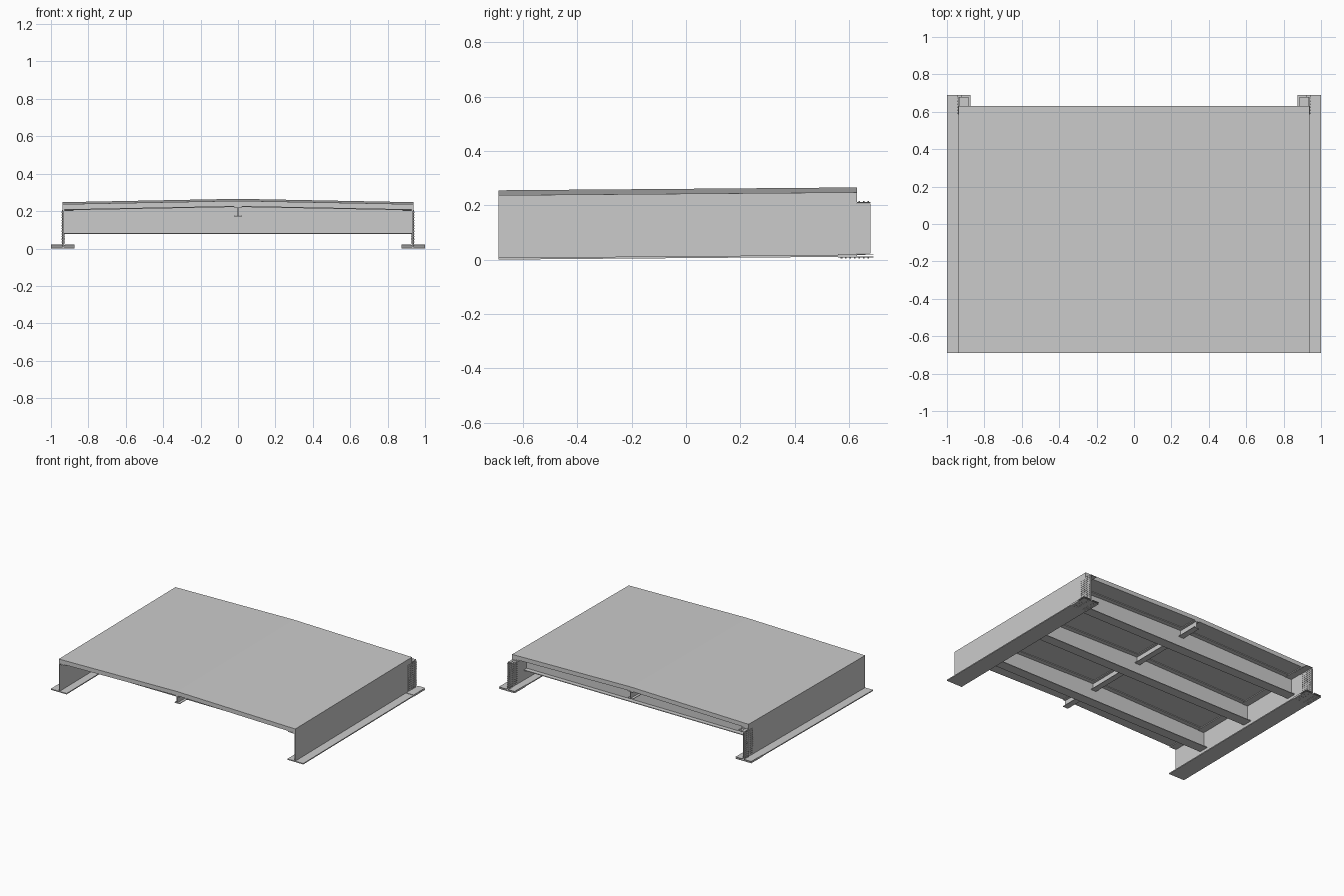
import bpy, bmesh, math
from mathutils import Matrix, Vector

if "Cube" in bpy.data.objects:
    bpy.data.objects.remove(bpy.data.objects["Cube"])

Y0, Y1, GRADE = -0.69, 0.63, 0.008   # deck ends and lengthwise slope
HALF, FALL = 0.937, 0.018            # deck half width and crossfall


def finish(bm, name):
    # every part follows the same gentle lengthwise slope
    for v in bm.verts:
        v.co.z += GRADE * (v.co.y - Y0)
    bmesh.ops.recalc_face_normals(bm, faces=bm.faces)
    me = bpy.data.meshes.new(name)
    bm.to_mesh(me)
    bm.free()
    ob = bpy.data.objects.new(name, me)
    bpy.context.collection.objects.link(ob)
    return ob


def prism(name, pts, y0, y1):
    # x-z outline extruded along y
    bm = bmesh.new()
    a = [bm.verts.new((x, y0, z)) for x, z in pts]
    b = [bm.verts.new((x, y1, z)) for x, z in pts]
    bm.faces.new(a)
    bm.faces.new(b[::-1])
    for i in range(len(pts)):
        j = (i + 1) % len(pts)
        bm.faces.new((a[i], b[i], b[j], a[j]))
    return finish(bm, name)


def box(name, x0, x1, y0, y1, z0, z1):
    return prism(name, [(x0, z0), (x1, z0), (x1, z1), (x0, z1)], y0, y1)


def crowned(name, half, z_top, thick, y0, y1):
    # plate with a ridge in the middle
    fall = FALL * half / HALF
    top = [(-half, z_top - fall), (0, z_top), (half, z_top - fall)]
    return prism(name, top + [(x, z - thick) for x, z in reversed(top)], y0, y1)


def bolts(name, points, axis):
    # hexagonal bolt heads
    bm = bmesh.new()
    rot = Vector((0, 0, 1)).rotation_difference(Vector(axis)).to_matrix().to_4x4()
    for p in points:
        bmesh.ops.create_cone(bm, cap_ends=True, segments=6, radius1=0.0032, radius2=0.0032,
                              depth=0.004, matrix=Matrix.Translation(p) @ rot)
    return finish(bm, name)


# deck slab
CROWN, SLAB = 0.255, 0.03
UNDER = CROWN - SLAB
crowned("deck_slab", HALF, CROWN, SLAB, Y0, Y1)

# floor beams
BEAMS = (-0.41, 0.03, 0.47)
for i, y in enumerate(BEAMS, 1):
    fall = FALL * 0.933 / HALF
    crowned(f"beam_{i}_top_flange", 0.933, UNDER, 0.005, y - 0.035, y + 0.035)
    prism(f"beam_{i}_web", [(-0.933, 0.08), (0.933, 0.08), (0.933, UNDER - fall - 0.003),
                            (0, UNDER - 0.003), (-0.933, UNDER - fall - 0.003)],
          y - 0.003, y + 0.003)
    box(f"beam_{i}_bottom_flange", -0.933, 0.933, y - 0.035, y + 0.035, 0.076, 0.081)

# centre stringer between the beams
ends = [Y0, *BEAMS, Y1]
for i, (a, b) in enumerate(zip(ends, ends[1:]), 1):
    box(f"stringer_{i}_web", -0.003, 0.003, a, b, 0.173, UNDER)
    box(f"stringer_{i}_bottom_flange", -0.021, 0.021, a, b, 0.170, 0.174)
    box(f"stringer_{i}_top_flange", -0.021, 0.021, a, b, UNDER - 0.006, UNDER - 0.001)

# main girders and their end splices
EDGE = UNDER - FALL
for s, side in ((-1, "left"), (1, "right")):
    def sbox(name, x0, x1, *rest):
        return box(f"{side}_{name}", *sorted((s * x0, s * x1)), *rest)

    sbox("girder_bottom_flange", 0.875, 1.0, Y0, Y1, 0, 0.007)
    sbox("girder_web", 0.931, 0.937, Y0, Y1, 0.006, EDGE)
    sbox("girder_top_flange", 0.88, 0.936, Y0, Y1, EDGE - 0.006, EDGE)
    sbox("splice_outer_plate", 0.937, 0.940, 0.585, 0.68, 0.012, 0.195)
    sbox("splice_inner_plate", 0.928, 0.931, 0.585, 0.68, 0.012, 0.195)
    sbox("splice_bottom_plate", 0.875, 1.0, 0.56, 0.69, -0.003, 0.0)
    sbox("splice_bottom_inner_plate", 0.875, 0.926, 0.56, 0.69, 0.007, 0.010)
    sbox("splice_bottom_outer_plate", 0.942, 1.0, 0.56, 0.69, 0.007, 0.010)
    sbox("splice_top_plate", 0.885, 0.936, 0.56, 0.68, EDGE - 0.009, EDGE - 0.006)

    cols = [0.592 + 0.0162 * k for k in range(6)]
    rows = [0.024 + 0.0145 * k for k in range(12)]
    for x, face in ((0.9415, "outer"), (0.9265, "inner")):
        bolts(f"{side}_web_bolts_{face}",
              [(s * x, y, z) for y in cols for z in rows], (1, 0, 0))
    for z, xs, face in ((EDGE - 0.0045, (0.897, 0.915), "top"),
                        (-0.004, (0.89, 0.91, 0.955, 0.98), "bottom")):
        bolts(f"{side}_{face}_bolts",
              [(s * x, 0.572 + 0.0165 * k, z) for x in xs for k in range(7)], (0, 0, 1))
